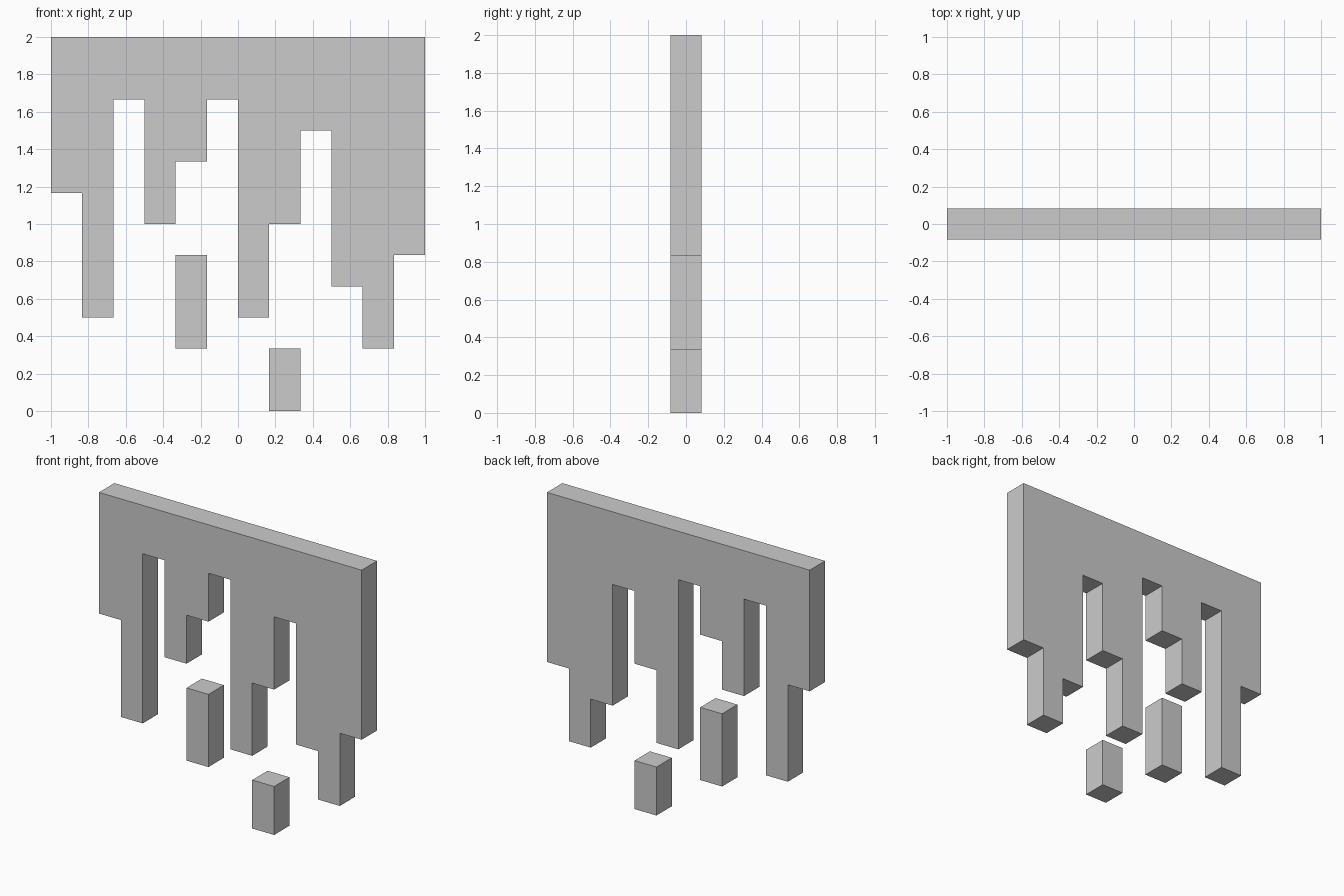
import bpy, bmesh

if "Cube" in bpy.data.objects:
    bpy.data.objects.remove(bpy.data.objects["Cube"])

U = 1 / 6  # pixel size of the blocky grid


def extrude_profile(name, points):
    """Solid slab, one pixel thick, from an x-z outline in pixel units."""
    bm = bmesh.new()
    face = bm.faces.new([bm.verts.new((x * U, -U / 2, z * U)) for x, z in points])
    new = bmesh.ops.extrude_face_region(bm, geom=[face])["geom"]
    bmesh.ops.translate(bm, vec=(0, U, 0),
                        verts=[v for v in new if isinstance(v, bmesh.types.BMVert)])
    bmesh.ops.recalc_face_normals(bm, faces=bm.faces)
    mesh = bpy.data.meshes.new(name)
    bm.to_mesh(mesh)
    bm.free()
    obj = bpy.data.objects.new(name, mesh)
    bpy.context.collection.objects.link(obj)
    return obj


# Dripping slab: lower edge height of each pixel column, left to right
bottoms = [7, 3, 10, 6, 8, 10, 3, 6, 9, 4, 2, 5]
outline = [(6, 12), (-6, 12)]
for i, z in enumerate(bottoms):
    outline += [(i - 6, z), (i - 5, z)]
extrude_profile("dripping_slab", outline)

# Falling drops: column left edge, bottom, top
for name, x, z0, z1 in [("upper_drop", -2, 2, 5), ("lower_drop", 1, 0, 2)]:
    extrude_profile(name, [(x, z0), (x + 1, z0), (x + 1, z1), (x, z1)])
